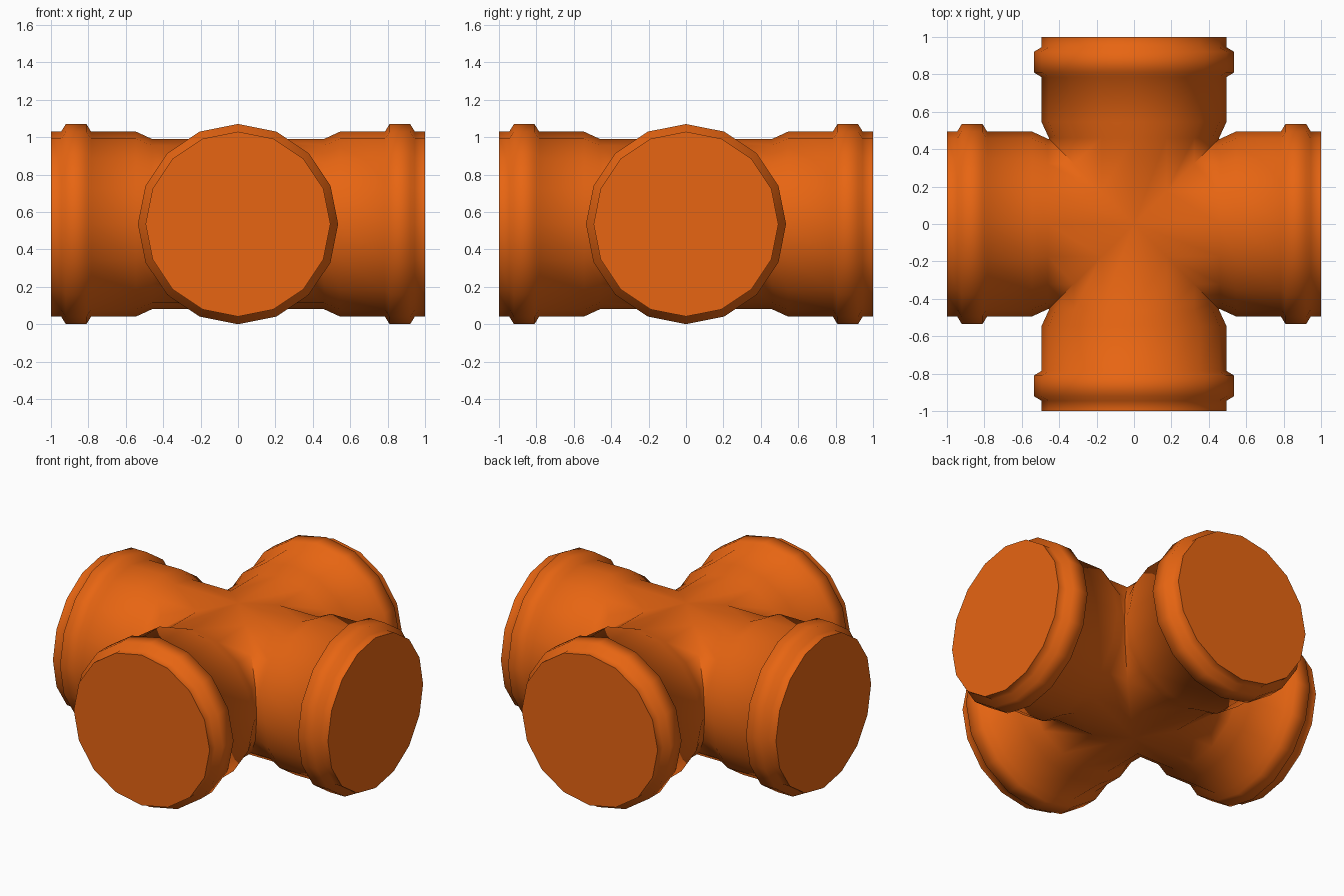
import bpy, bmesh
from math import sin, cos, pi, radians
from mathutils import Matrix, Vector

if "Cube" in bpy.data.objects:
    bpy.data.objects.remove(bpy.data.objects["Cube"])

SIDES = 16
R = 0.455          # radius of the central pipes
CZ = 0.535         # axis height
# socket profile: (distance from centre, radius)
PROFILE = [(0.46, R), (0.545, 0.494), (0.785, 0.494), (0.81, 0.535),
           (0.92, 0.535), (0.945, 0.494), (1.0, 0.494)]

bm = bmesh.new()


def ring(radius, dist, rot):
    # dist None gives the mitred ring where neighbouring arms meet
    verts = []
    for i in range(SIDES):
        a = 2 * pi * i / SIDES
        u, z = radius * cos(a), radius * sin(a)
        d = abs(u) if dist is None else dist
        verts.append(bm.verts.new(rot @ Vector((d, u, z)) + Vector((0, 0, CZ))))
    return verts


# four identical arms: mitre, flare, collar, closed end
for k in range(4):
    rot = Matrix.Rotation(k * pi / 2, 3, 'Z')
    rings = [ring(R, None, rot)] + [ring(r, d, rot) for d, r in PROFILE]
    for a, b in zip(rings, rings[1:]):
        for i in range(SIDES):
            j = (i + 1) % SIDES
            bm.faces.new((a[i], a[j], b[j], b[i]))
    bm.faces.new(rings[-1])

# weld the arms along the mitre seams
bmesh.ops.remove_doubles(bm, verts=bm.verts, dist=0.001)
bmesh.ops.recalc_face_normals(bm, faces=bm.faces)

mesh = bpy.data.meshes.new("pipe_cross")
bm.to_mesh(mesh)
bm.free()
obj = bpy.data.objects.new("pipe_cross", mesh)
bpy.context.collection.objects.link(obj)

# orange plastic
mat = bpy.data.materials.new("orange_plastic")
mat.diffuse_color = (0.8, 0.13, 0.006, 1)
mat.use_nodes = True
mat.node_tree.nodes["Principled BSDF"].inputs["Base Color"].default_value = mat.diffuse_color
mesh.materials.append(mat)

bpy.context.view_layer.objects.active = obj
obj.select_set(True)
bpy.ops.object.shade_smooth_by_angle(angle=radians(62))
